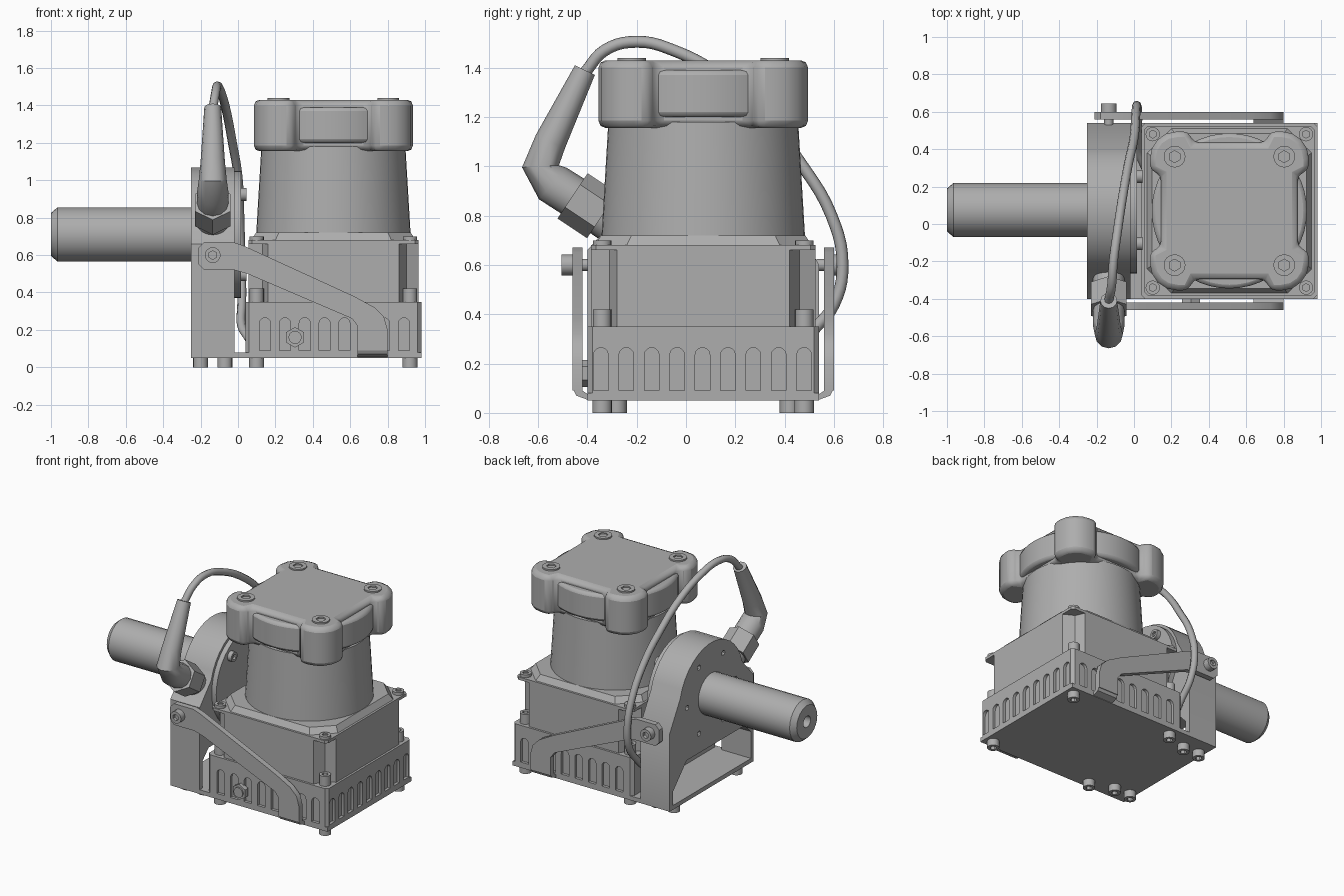
import bpy, bmesh, math
from mathutils import Vector

if "Cube" in bpy.data.objects:
    bpy.data.objects.remove(bpy.data.objects["Cube"])

grey = bpy.data.materials.new("light grey")
grey.use_nodes = True
grey.diffuse_color = (0.42, 0.42, 0.42, 1)
grey.node_tree.nodes["Principled BSDF"].inputs["Base Color"].default_value = (0.42, 0.42, 0.42, 1)

CX, CY = 0.51, 0.07      # sensor centre
RY, RZ = 0.075, 0.71     # rod axis
parts = []


def finish(bm, name, bevel=0, segments=2):
    bmesh.ops.recalc_face_normals(bm, faces=bm.faces)
    mesh = bpy.data.meshes.new(name)
    bm.to_mesh(mesh)
    bm.free()
    mesh.materials.append(grey)
    obj = bpy.data.objects.new(name, mesh)
    bpy.context.collection.objects.link(obj)
    if bevel:
        mod = obj.modifiers.new("Bevel", 'BEVEL')
        mod.width, mod.segments, mod.limit_method = bevel, segments, 'ANGLE'
    parts.append(obj)
    return obj


def add_prism(bm, pts, axis, lo, hi, scale=1, centre=(0, 0)):
    def place(u, v, w):
        return {'x': (w, u, v), 'y': (u, w, v), 'z': (u, v, w)}[axis]
    a = [bm.verts.new(place(u, v, lo)) for u, v in pts]
    b = [bm.verts.new(place(centre[0] + (u - centre[0]) * scale,
                            centre[1] + (v - centre[1]) * scale, hi)) for u, v in pts]
    bm.faces.new(a)
    bm.faces.new(b)
    for i in range(len(a)):
        j = (i + 1) % len(a)
        bm.faces.new((a[i], a[j], b[j], b[i]))


def prism(name, pts, axis, lo, hi, bevel=0, scale=1, centre=(0, 0)):
    bm = bmesh.new()
    add_prism(bm, pts, axis, lo, hi, scale, centre)
    return finish(bm, name, bevel)


def add_cyl(bm, p, q, r1, r2, n):
    p, q = Vector(p), Vector(q)
    ret = bmesh.ops.create_cone(bm, cap_ends=True, segments=n, radius1=r1, radius2=r2,
                                depth=(q - p).length)
    m = (q - p).to_track_quat('Z', 'Y').to_matrix().to_4x4()
    m.translation = (p + q) / 2
    bmesh.ops.transform(bm, matrix=m, verts=ret["verts"])


def cyl(name, p, q, r1, r2=None, n=24, bevel=0):
    bm = bmesh.new()
    add_cyl(bm, p, q, r1, r1 if r2 is None else r2, n)
    return finish(bm, name, bevel)


def bolt(name, p, direction, r=0.04, h=0.05):
    # round head with a hex socket sunk in the end
    p, d = Vector(p), Vector(direction)
    obj = cyl(name, p, p + d * h, r, n=16)
    bm = bmesh.new()
    add_cyl(bm, p + d * h * 0.5, p + d * h * 1.5, r * 0.55, r * 0.55, 6)
    cut(obj, bm)


def cut(obj, bm):
    cutter = finish(bm, "cutter")
    parts.remove(cutter)
    mod = obj.modifiers.new("Cut", 'BOOLEAN')
    mod.object, mod.solver = cutter, 'EXACT'
    bpy.context.view_layer.objects.active = obj
    bpy.ops.object.modifier_apply(modifier=mod.name)
    bpy.data.objects.remove(cutter)


def rect(x0, x1, y0, y1, c=0.0):
    if not c:
        return [(x0, y0), (x1, y0), (x1, y1), (x0, y1)]
    return [(x0 + c, y0), (x1 - c, y0), (x1, y0 + c), (x1, y1 - c),
            (x1 - c, y1), (x0 + c, y1), (x0, y1 - c), (x0, y0 + c)]


def four_fold(quarter):
    # turn a run of points about the sensor centre to close a loop
    loop = []
    for k in range(4):
        c, s = round(math.cos(k * math.pi / 2)), round(math.sin(k * math.pi / 2))
        loop += [(CX + c * x - s * y, CY + s * x + c * y) for x, y in quarter]
    return loop


# Base plate and lower housing with rounded slots
prism("base_plate", rect(-0.25, 0.98, -0.4, 0.54), 'z', 0.05, 0.08)
housing = prism("lower_housing", rect(0.04, 0.98, -0.4, 0.54, 0.02), 'z', 0.055, 0.35)
bm = bmesh.new()


def slot(u):
    arch = [(u + 0.03 * math.cos(a * math.pi / 6), 0.235 + 0.03 * math.sin(a * math.pi / 6))
            for a in range(7)]
    return arch + [(u - 0.03, 0.09), (u + 0.03, 0.09)]


for i in range(9):
    add_prism(bm, slot(-0.345 + 0.103 * i), 'x', 0.96, 1.0)
for i in range(8):
    for y in (-0.4, 0.54):
        add_prism(bm, slot(0.145 + 0.106 * i), 'y', y - 0.02, y + 0.02)
cut(housing, bm)

# Upper block with notched corners, cover plate and sloped collar
prism("upper_block", four_fold([(0.455, -0.35), (0.455, 0.35), (0.38, 0.385)][0:2]
                               + [(0.38, 0.39)]), 'z', 0.35, 0.665)
prism("cover_plate", rect(CX - 0.455, CX + 0.455, CY - 0.455, CY + 0.455, 0.02), 'z', 0.66, 0.68)
prism("sloped_collar", rect(CX - 0.44, CX + 0.44, CY - 0.44, CY + 0.44, 0.13), 'z',
      0.68, 0.72, 0, 0.94, (CX, CY))
for sx in (-1, 1):
    for sy in (-1, 1):
        x, y = CX + sx * 0.41, CY + sy * 0.41
        bolt("lower_corner_bolt", (x, y, 0.35), (0, 0, 1), 0.038, 0.07)
        bolt("upper_corner_bolt", (x, y, 0.68), (0, 0, 1), 0.038, 0.02)
        bolt("foot_bolt", (x, y, 0.05), (0, 0, -1))
        bolt("lid_bolt", (CX + sx * 0.293, CY + sy * 0.29, 1.42), (0, 0, 1), 0.058, 0.02)

# Tapered neck and lid
cyl("neck", (CX, CY, 0.71), (CX, CY, 1.18), 0.413, 0.385, 48)
corner = [(0.28 + 0.145 * math.cos(a * math.pi / 8), 0.28 + 0.145 * math.sin(a * math.pi / 8))
          for a in range(5)]
prism("lid", four_fold([(0.365, 0.19), (0.425, 0.22)] + corner + [(0.22, 0.425), (0.19, 0.365)]),
      'z', 1.155, 1.43, 0.03)
cyl("lid_band", (CX, CY, 1.2), (CX, CY, 1.39), 0.415, n=48, bevel=0.02)

# Bracket: round-topped block around the rod, with an open window below
arc = [(RY + 0.36 * math.cos(math.radians(a)), RZ + 0.36 * math.sin(math.radians(a)))
       for a in range(15, 166, 10)]
bracket = prism("bracket", [(-0.4, 0.05), (0.54, 0.05), (0.54, 0.6)] + arc + [(-0.4, 0.66)],
                'x', -0.25, -0.02)
bm = bmesh.new()
add_prism(bm, [(0.5, 0.08), (0.5, 0.18), (0.35, 0.34), (-0.3, 0.34), (-0.37, 0.27), (-0.37, 0.08)],
          'x', -0.3, 0.02)
for k in range(6):
    a = k * math.pi / 3
    y, z = RY + 0.27 * math.cos(a), RZ + 0.27 * math.sin(a)
    add_cyl(bm, (-0.3, y, z), (-0.2, y, z), 0.018, 0.018, 10)
cut(bracket, bm)
cyl("bracket_disc", (-0.03, RY, RZ), (0.015, RY, RZ), 0.34, n=40)
for k in range(4):
    a = math.radians(50 + 80 * (k % 2) + 180 * (k // 2))
    bolt("disc_bolt", (0.015, RY + 0.28 * math.cos(a), RZ + 0.28 * math.sin(a)), (1, 0, 0), 0.035, 0.03)
for x in (-0.2, -0.07):
    for y in (-0.28, 0.42):
        bolt("foot_bolt", (x, y, 0.05), (0, 0, -1))

# Rod with chamfered end and a bore
rod = cyl("rod", (-0.965, RY, RZ), (-0.2, RY, RZ), 0.145)
cyl("rod_chamfer", (-1, RY, RZ), (-0.965, RY, RZ), 0.115, 0.145)
for obj in parts[-2:]:
    bm = bmesh.new()
    add_cyl(bm, (-1.1, RY, RZ), (-0.9, RY, RZ), 0.04, 0.04, 16)
    cut(obj, bm)

# Side arms, their feet and pivots
arm = [(-0.21, 0.55), (-0.18, 0.52), (-0.02, 0.52), (0.05, 0.5), (0.61, 0.26), (0.64, 0.22),
       (0.64, 0.09), (0.8, 0.09), (0.8, 0.2), (0.78, 0.27), (0.73, 0.32), (0.62, 0.38),
       (0.03, 0.65), (-0.03, 0.67), (-0.18, 0.67), (-0.21, 0.64)]
for side in (-1, 1):
    def at(d):
        return CY + side * d
    prism("side_arm", arm, 'y', at(0.49), at(0.53))
    prism("arm_foot", [(at(0.53), 0.1), (at(0.515), 0.07), (at(0.46), 0.05), (at(0.46), 0.07),
                       (at(0.49), 0.09), (at(0.49), 0.1)], 'x', 0.64, 0.8)
    cyl("pivot_spacer", (-0.135, at(0.46), 0.6), (-0.135, at(0.5), 0.6), 0.025, n=16)
    bolt("pivot_bolt", (-0.135, at(0.53), 0.6), (0, side, 0), 0.042, 0.045)

# Gland on the front of the housing
cyl("gland_nut", (0.305, -0.39, 0.16), (0.305, -0.425, 0.16), 0.055, n=6)
cyl("gland_tip", (0.305, -0.42, 0.16), (0.305, -0.435, 0.16), 0.035, n=16)

# Plug: seat, nut, elbow and sleeve
PX = -0.135
cyl("plug_seat", (PX, -0.24, 0.73), (PX, -0.37, 0.82), 0.085)
cyl("plug_nut", (PX, -0.34, 0.80), (PX, -0.46, 0.88), 0.11, n=6)


def tube(name, rows, n=12):
    # sweep a circle of changing radius along a path in the plug's plane
    bm = bmesh.new()
    rings = []
    for i, (y, z, r) in enumerate(rows):
        p0, p1 = rows[max(i - 1, 0)], rows[min(i + 1, len(rows) - 1)]
        t = Vector((0, p1[0] - p0[0], p1[1] - p0[1])).normalized()
        side = Vector((1, 0, 0)).cross(t)
        rings.append([bm.verts.new(Vector((PX, y, z)) + r * (
            math.cos(2 * math.pi * k / n) * Vector((1, 0, 0)) + math.sin(2 * math.pi * k / n) * side))
            for k in range(n)])
    for a, b in zip(rings, rings[1:]):
        for k in range(n):
            bm.faces.new((a[k], a[(k + 1) % n], b[(k + 1) % n], b[k]))
    bm.faces.new(rings[0])
    bm.faces.new(rings[-1])
    return finish(bm, name)


tube("plug_elbow", [(-0.43, 0.86, 0.085), (-0.54, 0.93, 0.085), (-0.59, 1.0, 0.075),
                    (-0.55, 1.1, 0.065), (-0.41, 1.39, 0.045)])

# Cable
curve = bpy.data.curves.new("cable", 'CURVE')
curve.dimensions = '3D'
curve.bevel_depth, curve.bevel_resolution, curve.resolution_u = 0.024, 2, 5
path = [(PX, -0.41, 1.38), (-0.12, -0.33, 1.47), (-0.11, -0.2, 1.505), (-0.09, -0.05, 1.47),
        (-0.06, 0.15, 1.36), (-0.03, 0.32, 1.2), (0, 0.46, 1.02), (0.01, 0.59, 0.8),
        (0.015, 0.635, 0.6), (0.02, 0.6, 0.44), (0.02, 0.52, 0.34), (0.02, 0.4, 0.22), (0.06, 0.3, 0.15)]
spline = curve.splines.new('BEZIER')
spline.bezier_points.add(len(path) - 1)
for bp, co in zip(spline.bezier_points, path):
    bp.co = co
    bp.handle_left_type = bp.handle_right_type = 'AUTO'
curve.use_fill_caps = True
curve.materials.append(grey)
bpy.context.collection.objects.link(bpy.data.objects.new("cable", curve))

# Smooth shading on round parts, sharp edges kept
bpy.ops.object.select_all(action='DESELECT')
for obj in parts:
    obj.select_set(True)
bpy.context.view_layer.objects.active = parts[0]
bpy.ops.object.shade_smooth_by_angle(angle=math.radians(32))
